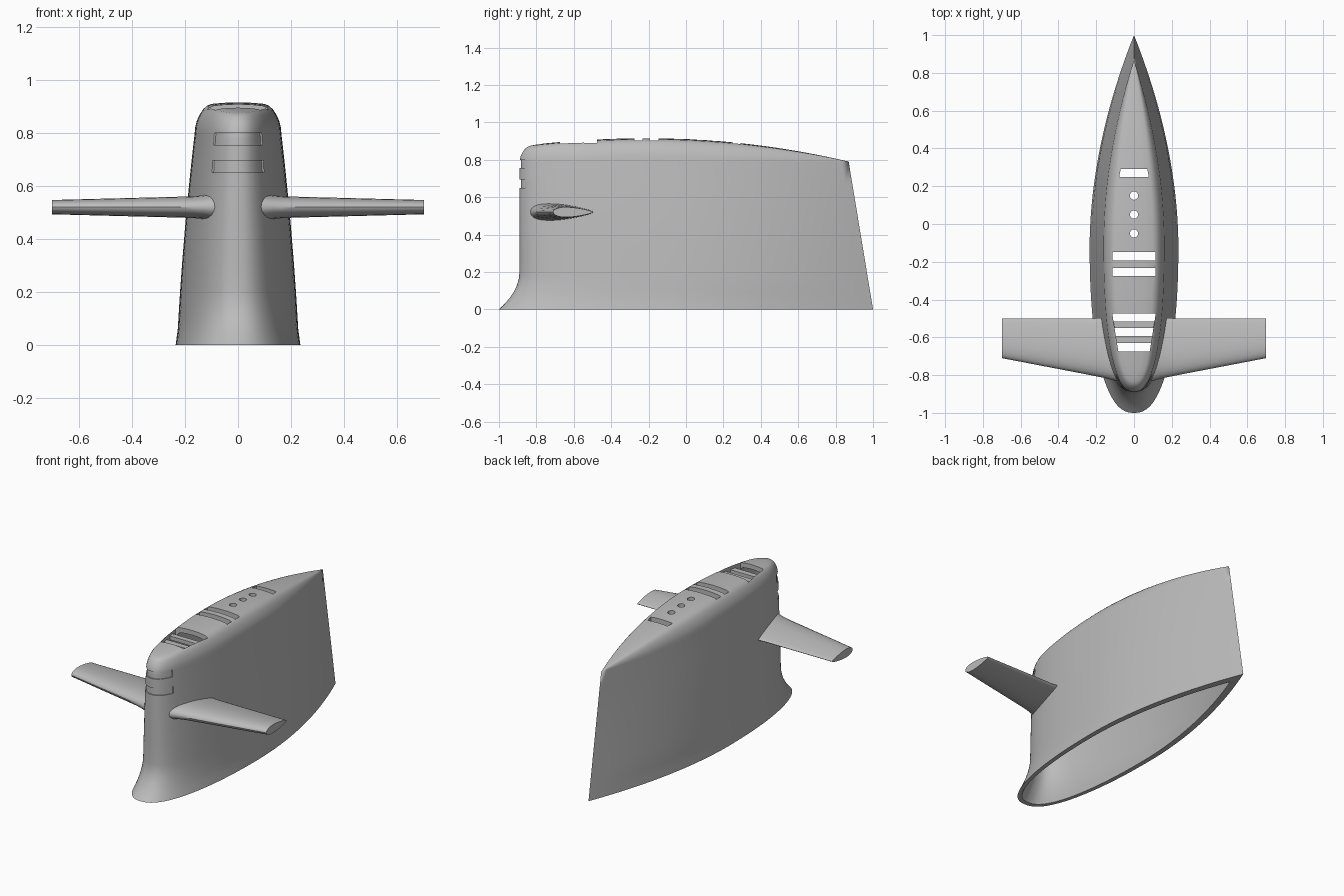
import bpy, bmesh, math

if "Cube" in bpy.data.objects:
    bpy.data.objects.remove(bpy.data.objects["Cube"])

grey = bpy.data.materials.new("hull grey")
grey.use_nodes = True
grey.diffuse_color = (0.5, 0.5, 0.5, 1)
grey.node_tree.nodes["Principled BSDF"].inputs["Base Color"].default_value = (0.5, 0.5, 0.5, 1)

WIDEST = 0.44  # station of the widest section, nose = 0, tail = 1


def make_object(name, bm):
    bmesh.ops.remove_doubles(bm, verts=bm.verts, dist=0.0002)
    bmesh.ops.recalc_face_normals(bm, faces=bm.faces)
    mesh = bpy.data.meshes.new(name)
    bm.to_mesh(mesh)
    bm.free()
    mesh.materials.append(grey)
    obj = bpy.data.objects.new(name, mesh)
    bpy.context.scene.collection.objects.link(obj)
    return obj


def boolean(target, tool, operation="DIFFERENCE"):
    mod = target.modifiers.new("cut", "BOOLEAN")
    mod.operation, mod.object, mod.solver = operation, tool, "EXACT"
    bpy.context.view_layer.objects.active = target
    bpy.ops.object.modifier_apply(modifier=mod.name)
    bpy.data.objects.remove(tool)


def loft(name, rings):
    """Closed skin over equal rings of points, capped at both ends."""
    bm = bmesh.new()
    rows = [[bm.verts.new(p) for p in ring] for ring in rings]
    for a, b in zip(rows, rows[1:]):
        for i in range(len(a)):
            j = (i + 1) % len(a)
            bm.faces.new((a[i], a[j], b[j], b[i]))
    bm.faces.new(rows[0])
    return bm, rows


# Sail shape: plan outline, taper, spine height and rounded shoulder
def fullness(u):
    if u < WIDEST:
        return max(0, 1 - ((WIDEST - u) / WIDEST) ** 2.2) ** 0.42
    return max(0, 1 - ((u - WIDEST) / (1 - WIDEST)) ** 1.9)


def outline(u, z, inset):
    z = max(z, 0)
    front = -0.89 - 0.11 * max(0, 1 - z / 0.2) ** 2 + inset
    back = 1 - 0.165 * z - inset * 4
    width = 0.23 - 0.05 * z - 0.042 * z * z + 0.005 * max(0, 1 - z / 0.06) - inset
    return width * fullness(u), front + (back - front) * u


def spine(y, inset):
    return 0.915 - (0.09 if y < -0.2 else 0.109) * (y + 0.2) ** 2 - inset


def softness(u):
    if u < WIDEST:
        return min(1, 0.75 + u * 1.25)
    return min(1, fullness(u) / 0.9)


SHOULDER = [(0.985, 0.09), (0.95, 0.069), (0.89, 0.047), (0.81, 0.027),
            (0.72, 0.013), (0.61, 0.006), (0.35, 0.002), (0, 0)]


def sail_body(name, inset, floor=0.0):
    stations = [WIDEST * (i / 28) ** 2 for i in range(28)]
    stations += [WIDEST + (1 - WIDEST) * i / 24 for i in range(25)]
    walls = [0, 0.025, 0.05, 0.08, 0.12, 0.16, 0.21, 0.26, 0.4, 0.55, 0.7, 0.85, 1]
    halves = []
    if floor < 0:
        halves.append([(*outline(u, 0, inset), floor) for u in stations])
    for t in walls:
        row = []
        for u in stations:
            top_y = outline(u, 0.79, inset)[1]
            z = t * (spine(top_y, inset) - 0.115 * softness(u))
            row.append((*outline(u, z, inset), z))
        halves.append(row)
    edge = halves[-1]
    for k, drop in SHOULDER:
        row = []
        for u, (x, y, _) in zip(stations, edge):
            ty = max(y, -0.75)
            py = ty + (y - ty) * k
            row.append((x * k, py, spine(py, inset) - drop * softness(u)))
        halves.append(row)
    rings = [r + [(-x, y, z) for x, y, z in r[-2:0:-1]] for r in halves]
    return make_object(name, loft(name, rings)[0])


def prism(name, points, z0, z1):
    bm, rows = loft(name, [[(x, y, z) for x, y in points] for z in (z0, z1)])
    bm.faces.new(rows[1])
    return make_object(name, bm)


def slot(y0, y1, half0, half1, z0, z1, name="slot"):
    return prism(name, [(-half0, y0), (half0, y0), (half1, y1), (-half1, y1)], z0, z1)


sail = sail_body("sail", 0)

# Horizontal planes: rounded leading edge, thin trailing edge, flared root
N = 28
for side in (1, -1):
    rings = []
    for x, lead, trail, thick in [(0.05, -0.84, -0.485, 0.105), (0.1, -0.83, -0.488, 0.1),
                                  (0.13, -0.822, -0.492, 0.086), (0.17, -0.812, -0.497, 0.079),
                                  (0.22, -0.802, -0.5, 0.076), (0.7, -0.71, -0.5, 0.052)]:
        ring = []
        for i in range(N):
            a = 2 * math.pi * i / N
            c = (1 - math.cos(a)) / 2
            h = math.sin(a) * (1.2 - 0.75 * c) * thick / 1.72
            ring.append((side * x, lead + (trail - lead) * c, 0.52 + h))
        rings.append(ring)
    bm, rows = loft("plane", rings)
    bm.faces.new(rows[-1])
    boolean(sail, make_object("plane", bm), "UNION")

# Hollow interior, open underneath
boolean(sail, sail_body("interior", 0.03, -0.05))

# Shallow window bands around the nose
for z0, z1 in ((0.65, 0.695), (0.755, 0.8)):
    band = slot(-1, -0.8, 0.1, 0.1, z0, z1, "band")
    boolean(band, sail_body("band_core", 0.007))
    boolean(sail, band)

# Bridge opening, mast slots and round mast holes in the roof
for y0, y1, half0, half1 in [(-0.675, -0.475, 0.083, 0.115), (-0.275, -0.232, 0.115, 0.115),
                             (-0.193, -0.148, 0.115, 0.115), (0.25, 0.292, 0.078, 0.07)]:
    boolean(sail, slot(y0, y1, half0, half1, 0.76, 1))
for y in (-0.05, 0.05, 0.15):
    circle = [(0.022 * math.cos(i * math.pi / 10), y + 0.022 * math.sin(i * math.pi / 10))
              for i in range(20)]
    boolean(sail, prism("hole", circle, 0.76, 1))

# Cross slats in the bridge opening
slats = [slot(-0.63, -0.593, 0.096, 0.102, 0.845, 0.868, "rear_slat"),
         slot(-0.55, -0.515, 0.108, 0.112, 0.848, 0.873, "front_slat")]
slats[0].name, slats[1].name = "bridge_slat_front", "bridge_slat_back"

# Smooth skin with crisp cut edges
bpy.ops.object.select_all(action="DESELECT")
sail.select_set(True)
bpy.context.view_layer.objects.active = sail
bpy.ops.object.shade_smooth_by_angle(angle=math.radians(35))
